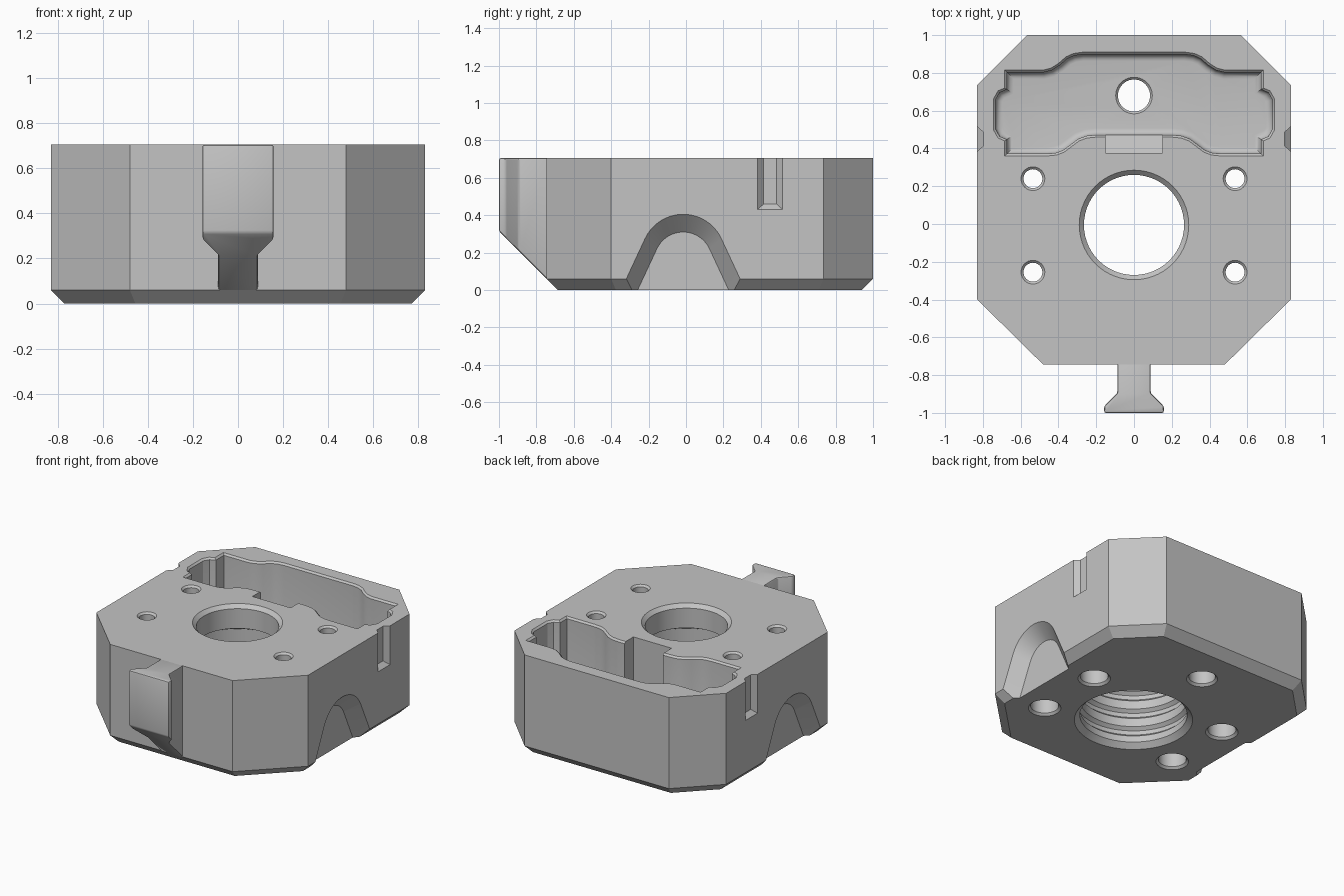
import bpy, bmesh, math
from mathutils import Vector

cube = bpy.data.objects.get("Cube")
if cube:
    bpy.data.objects.remove(cube)

H = 0.705          # block height
OVER = 0.02        # cutter overshoot

grey = bpy.data.materials.new("machined grey")
grey.use_nodes = True
grey.diffuse_color = (0.55, 0.55, 0.55, 1)
grey.node_tree.nodes["Principled BSDF"].inputs["Base Color"].default_value = (0.55, 0.55, 0.55, 1)


def loft(name, rings):
    """Closed solid through matching rings of points."""
    bm = bmesh.new()
    rows = [[bm.verts.new(p) for p in ring] for ring in rings]
    n = len(rows[0])
    for a, b in zip(rows, rows[1:]):
        for i in range(n):
            j = (i + 1) % n
            bm.faces.new((a[i], a[j], b[j], b[i]))
    bm.faces.new(rows[0][::-1])
    bm.faces.new(rows[-1])
    bmesh.ops.recalc_face_normals(bm, faces=bm.faces)
    mesh = bpy.data.meshes.new(name)
    bm.to_mesh(mesh)
    bm.free()
    obj = bpy.data.objects.new(name, mesh)
    bpy.context.collection.objects.link(obj)
    mesh.materials.append(grey)
    return obj


def inset(pts, d):
    """Offset a counter-clockwise outline inward by d."""
    out = []
    for i, p in enumerate(pts):
        p = Vector(p)
        e1 = (p - Vector(pts[i - 1])).normalized()
        e2 = (Vector(pts[(i + 1) % len(pts)]) - p).normalized()
        n1, n2 = Vector((-e1.y, e1.x)), Vector((-e2.y, e2.x))
        out.append(p + (n1 + n2) * (d / (1 + n1.dot(n2))))
    return out


def level(pts, z):
    return [(p[0], p[1], z) for p in pts]


def mirrored(half):
    """Right half, front to back, completed on the left."""
    return half + [(-x, y) for x, y in reversed(half)]


def revolve(name, x, y, profile, steps=56):
    turn = [math.tau * i / steps for i in range(steps)]
    return loft(name, [[(x + r * math.cos(a), y + r * math.sin(a), z) for a in turn]
                       for r, z in profile])


def finish(obj):
    bpy.ops.object.select_all(action='DESELECT')
    obj.select_set(True)
    bpy.context.view_layer.objects.active = obj
    for m in list(obj.modifiers):
        bpy.ops.object.modifier_apply(modifier=m.name)
    bpy.ops.object.shade_smooth_by_angle(angle=math.radians(28))


# Block with chamfered base
plan = mirrored([(0.48, -0.745), (0.83, -0.4), (0.83, 0.735), (0.565, 1)])
block = loft("block", [level(inset(plan, 0.06), 0), level(plan, 0.06), level(plan, H)])
cutters = []

# Stepped bore with ring grooves
bore = [(0.4, -OVER), (0.345, 0.035)]
for k in range(3):
    z = 0.08 + 0.13 * k
    bore += [(0.345, z), (0.367, z + 0.02), (0.367, z + 0.05), (0.345, z + 0.07)]
bore += [(0.345, 0.5), (0.265, 0.54), (0.265, H - 0.025), (0.31, H + OVER)]
cutters.append(revolve("bore_cutter", 0, -0.005, bore))

# Corner bolt holes, counterbored from below
for x in (-0.535, 0.535):
    for y in (-0.255, 0.24):
        cutters.append(revolve("bolt_cutter", x, y, [
            (0.125, -OVER), (0.09, 0.015), (0.09, 0.45), (0.05, 0.45),
            (0.05, H - 0.013), (0.083, H + OVER)], 32))

# Rear pocket with rounded floor edge and lip
side = [(0.2, 0.46), (0.25, 0.455), (0.29, 0.44), (0.33, 0.41), (0.37, 0.38), (0.41, 0.365),
        (0.46, 0.36), (0.685, 0.36), (0.685, 0.44), (0.72, 0.455), (0.745, 0.5), (0.745, 0.66),
        (0.72, 0.705), (0.685, 0.72), (0.685, 0.815), (0.48, 0.815), (0.44, 0.825), (0.4, 0.85),
        (0.36, 0.885), (0.32, 0.903), (0.27, 0.91)]
outline = mirrored(side)
FLOOR, R = 0.2, 0.035
rings = []
for k in range(6):
    a = math.pi / 2 * k / 5
    rings.append(level(inset(outline, 0.012 + R * (1 - math.sin(a))), FLOOR + R * (1 - math.cos(a))))
rings += [level(inset(outline, 0.012), H - 0.012), level(outline, H), level(outline, H + OVER)]
cutters.append(loft("pocket_cutter", rings))
cutters.append(revolve("pocket_hole_cutter", 0, 0.68, [
    (0.12, -OVER), (0.085, 0.015), (0.085, FLOOR - 0.012), (0.117, FLOOR + OVER)], 40))

# Sloped dovetail socket in the pocket's front wall
socket = [(0.375, H + OVER), (0.375, 0.32), (0.5, 0.21), (0.5, H + OVER)]
cutters.append(loft("socket_cutter", [[(x, y, z) for y, z in socket] for x in (-0.15, 0.15)]))


# Side arches and notches, flaring outward
def arch(r, c, tilt=math.radians(25), steps=20):
    angles = [tilt + (math.pi - 2 * tilt) * i / steps for i in range(steps + 1)]
    pts = [(r * math.cos(a), c + r * math.sin(a)) for a in angles]
    foot = pts[0][0] + (pts[0][1] + OVER) * math.tan(tilt)
    return [(foot, -OVER)] + pts + [(-foot, -OVER)]


def notch(half, z):
    return [(-half, H + OVER), (-half, z), (half, z), (half, H + OVER)]


def side_cut(name, s, y0, inner, outer, depth):
    def ring(pts, x):
        return [(s * x, y0 + y, z) for y, z in pts]
    cutters.append(loft(name, [ring(inner, 0.83 - depth), ring(outer, 0.83), ring(outer, 0.9)]))


for s in (-1, 1):
    side_cut("arch_cutter", s, -0.015, arch(0.155, 0.155), arch(0.225, 0.18), 0.09)
    side_cut("notch_cutter", s, 0.45, notch(0.035, 0.46), notch(0.067, 0.43), 0.033)

for c in cutters:
    c.hide_render = True
    m = block.modifiers.new("cut", 'BOOLEAN')
    m.operation, m.solver, m.object = 'DIFFERENCE', 'EXACT', c
finish(block)
for c in cutters:
    bpy.data.objects.remove(c)

# Dovetail tongue on the front, underside sloped
tail_plan = mirrored([(0.158, -1), (0.158, -0.965), (0.088, -0.895), (0.088, -0.73)])
tongue = loft("dovetail_tongue", [level(tail_plan, 0), level(tail_plan, H)])
bm = bmesh.new()
bm.from_mesh(tongue.data)
cut = bmesh.ops.bisect_plane(bm, geom=bm.verts[:] + bm.edges[:] + bm.faces[:],
                             plane_co=(0, -0.745, 0.06), plane_no=(0, -1, -1), clear_outer=True)
bmesh.ops.edgeloop_fill(bm, edges=[e for e in cut["geom_cut"] if isinstance(e, bmesh.types.BMEdge)])
bmesh.ops.recalc_face_normals(bm, faces=bm.faces)
bm.to_mesh(tongue.data)
bm.free()
bev = tongue.modifiers.new("bevel", 'BEVEL')
bev.width, bev.segments = 0.01, 2
finish(tongue)
